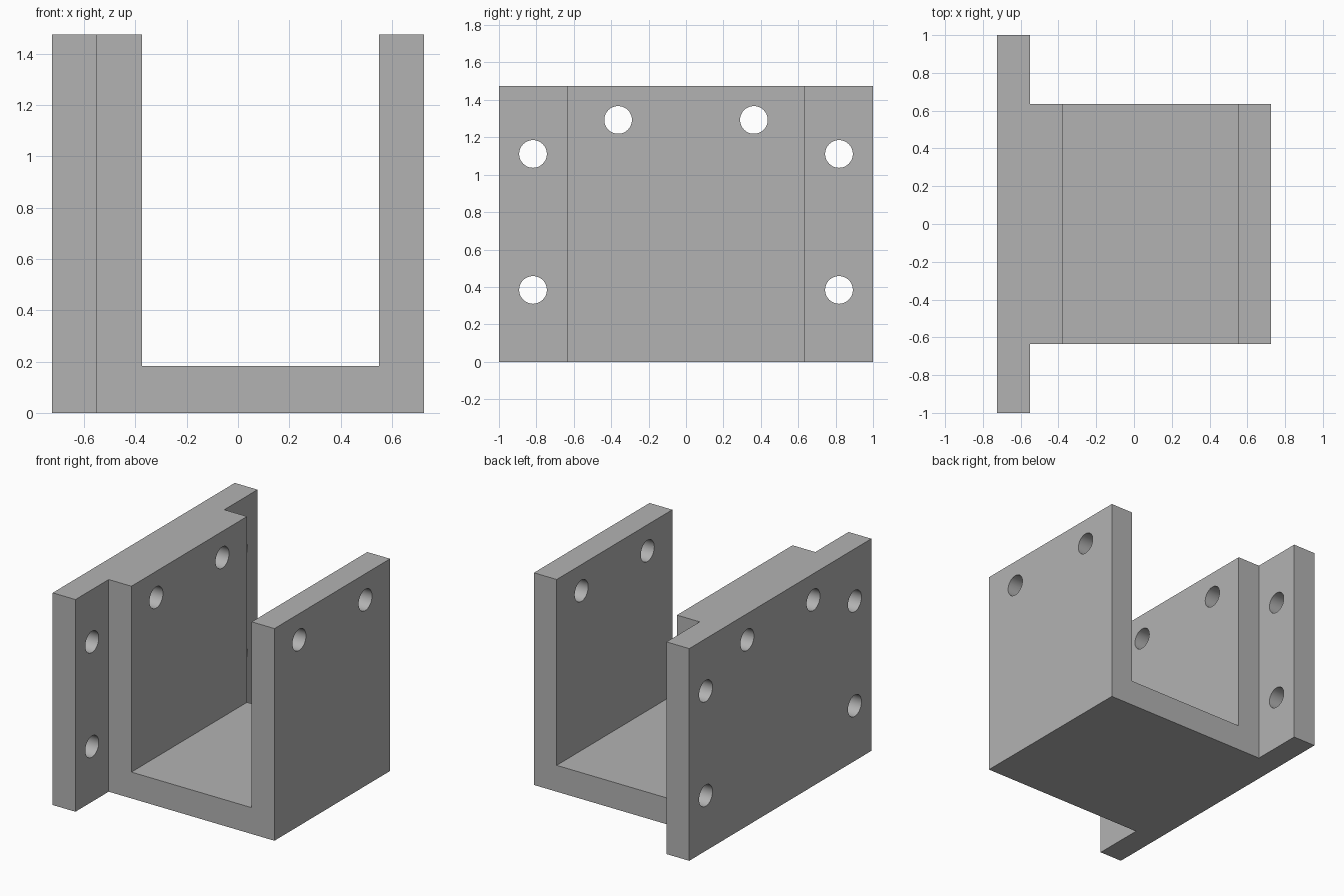
import bpy
import bmesh
import math
from mathutils import Matrix

default_cube = bpy.data.objects.get("Cube")
if default_cube:
    bpy.data.objects.remove(default_cube, do_unlink=True)

HEIGHT = 1.475
SIDE = 0.725       # half the width
DEPTH = 0.635      # half the channel depth
FLANGE_X = -0.55   # inner face of the mounting flanges
HOLE_R = 0.074

grey = bpy.data.materials.new("plain_grey")
grey.use_nodes = True
colour = (0.45, 0.45, 0.45, 1)
grey.diffuse_color = colour
grey.node_tree.nodes["Principled BSDF"].inputs["Base Color"].default_value = colour


def make_object(name, bm):
    bmesh.ops.recalc_face_normals(bm, faces=bm.faces)
    mesh = bpy.data.meshes.new(name)
    bm.to_mesh(mesh)
    bm.free()
    mesh.materials.append(grey)
    obj = bpy.data.objects.new(name, mesh)
    bpy.context.collection.objects.link(obj)
    return obj


def prism(name, outline, z0, z1):
    """Extrude a plan outline from z0 up to z1."""
    bm = bmesh.new()
    face = bm.faces.new([bm.verts.new((x, y, z0)) for x, y in outline])
    top = bmesh.ops.extrude_face_region(bm, geom=[face])["geom"]
    verts = [v for v in top if isinstance(v, bmesh.types.BMVert)]
    bmesh.ops.translate(bm, verts=verts, vec=(0, 0, z1 - z0))
    return make_object(name, bm)


def drill(name, x0, x1, y, z):
    """Cylinder along x used to cut a bolt hole."""
    bm = bmesh.new()
    place = Matrix.Translation(((x0 + x1) / 2, y, z)) @ Matrix.Rotation(math.pi / 2, 4, "Y")
    bmesh.ops.create_cone(bm, cap_ends=True, segments=48, radius1=HOLE_R,
                          radius2=HOLE_R, depth=x1 - x0, matrix=place)
    return make_object(name, bm)


# Block with a wider mounting plate on its right side
half = [(-SIDE, 1), (FLANGE_X, 1), (FLANGE_X, DEPTH), (SIDE, DEPTH)]
outline = half + [(x, -y) for x, y in reversed(half)]
bracket = prism("channel_bracket", outline, 0, HEIGHT)

# Open channel between the two walls
cutters = [prism("channel_cutter", [(-0.375, -1.2), (0.55, -1.2), (0.55, 1.2), (-0.375, 1.2)],
                 0.183, HEIGHT + 0.2)]

# Bolt holes through both walls, and through the flanges
for sign in (-1, 1):
    cutters.append(drill("wall_hole_cutter", -1, 1, sign * 0.363, 1.293))
    for z in (0.384, 1.111):
        cutters.append(drill("flange_hole_cutter", -1, -0.4, sign * 0.818, z))

bpy.ops.object.select_all(action="DESELECT")
bpy.context.view_layer.objects.active = bracket
bracket.select_set(True)
for cutter in cutters:
    cutter.hide_render = True
    cut = bracket.modifiers.new("cut", "BOOLEAN")
    cut.operation = "DIFFERENCE"
    cut.solver = "EXACT"
    cut.object = cutter
    bpy.ops.object.modifier_apply(modifier=cut.name)
    bpy.data.objects.remove(cutter, do_unlink=True)

bpy.ops.object.shade_smooth_by_angle(angle=math.radians(30))
